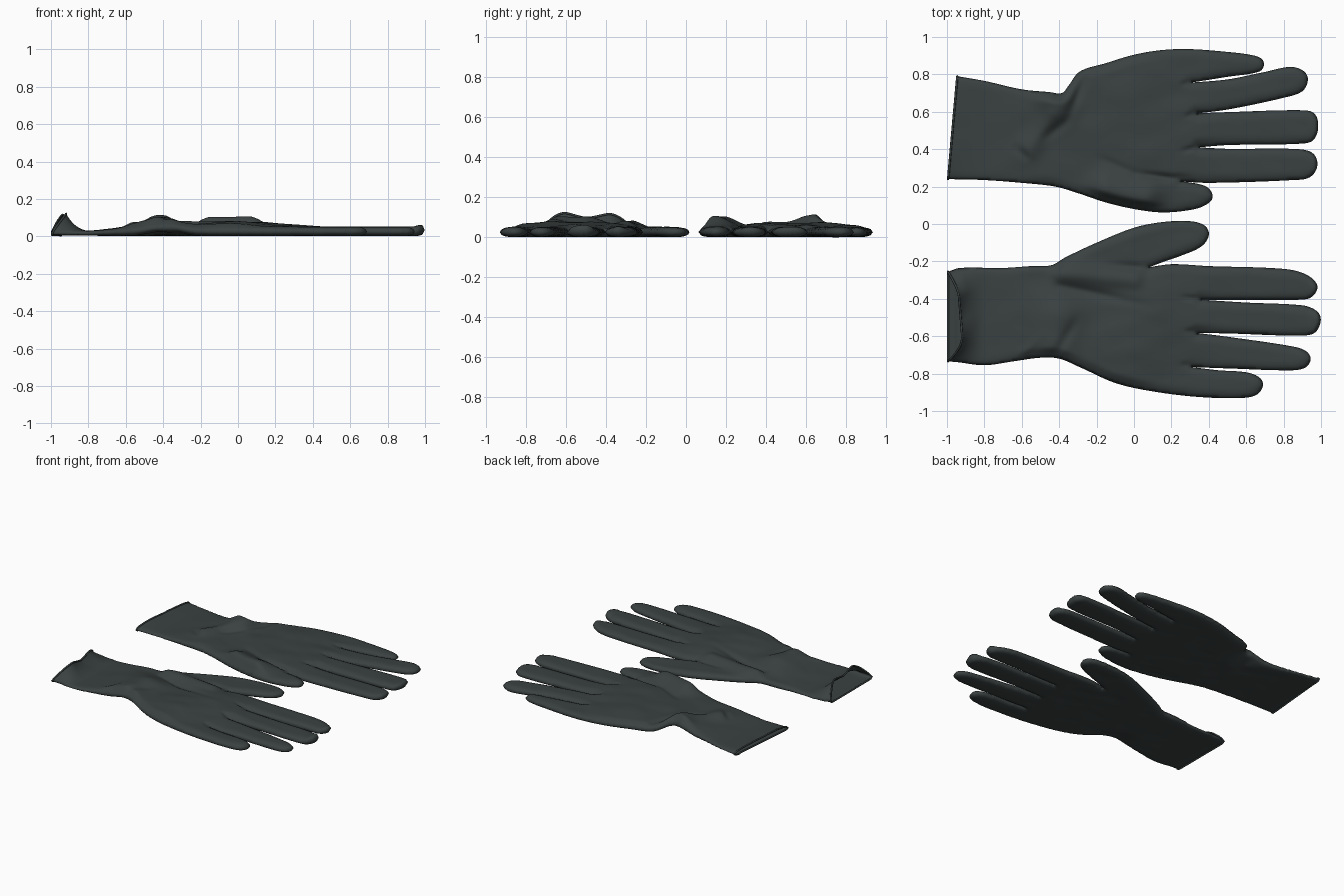
import bpy, math
from mathutils import Vector, noise, kdtree, geometry

if "Cube" in bpy.data.objects:
    bpy.data.objects.remove(bpy.data.objects["Cube"])

STEP = 0.0125
rubber = bpy.data.materials.new("dark_rubber")
rubber.diffuse_color = (0.042, 0.053, 0.052, 1)
rubber.use_nodes = True
rubber.node_tree.nodes["Principled BSDF"].inputs["Base Color"].default_value = rubber.diffuse_color


def smooth(t):
    t = max(0.0, min(1.0, t))
    return t * t * (3 - 2 * t)


def outline(ctrl):
    """Smooth path through the control points, sharp at the finger slits."""
    p = [Vector(c) for c in ctrl]
    n = len(p)
    tan = []
    for i in range(n):
        a, b = p[max(i - 1, 0)], p[min(i + 1, n - 1)]
        sharp = 0 < i < n - 1 and (p[i] - a).dot(b - p[i]) < 0
        tan.append(Vector((0, 0)) if sharp else (b - a).normalized())
    pts = []
    for i in range(n - 1):
        seg = (p[i + 1] - p[i]).length
        k = max(1, round(seg / STEP))
        for j in range(k):
            t = j / k
            h = 3 * t * t - 2 * t ** 3
            pts.append(p[i] * (1 - h) + p[i + 1] * h
                       + tan[i] * seg * (t ** 3 - 2 * t * t + t)
                       + tan[i + 1] * seg * (t ** 3 - t * t))
    pts.append(p[-1])
    return pts


def ridge(p, r):
    """Soft fold along a segment: x0, y0, x1, y1, width, height; narrow ones fade out."""
    a, b = Vector(r[0:2]), Vector(r[2:4])
    t = max(0, min(1, (p - a).dot(b - a) / max((b - a).length_squared, 1e-9)))
    taper = 1 if r[4] > 0.04 else 0.15 + 0.85 * math.sin(math.pi * (0.2 + 0.8 * t))
    return r[5] * taper * math.exp(-((p - a - (b - a) * t).length / r[4]) ** 2)


def make_glove(name, ctrl, folds, creases, wrist_lift, cuff_lift, cuff_pull, tip_curl):
    side = outline(ctrl)
    kd = kdtree.KDTree(len(side) * 3)
    for i in range(len(side) - 1):          # dense samples for edge distance
        for t in (0, 1 / 3, 2 / 3):
            kd.insert(side[i].lerp(side[i + 1], t).to_3d(), i)
    kd.insert(side[-1].to_3d(), len(side))
    kd.balance()
    dist = lambda q: kd.find(q.to_3d())[2]

    # flat triangulation of the glove shape
    m = round((side[0] - side[-1]).length / STEP)
    cuff = [side[-1].lerp(side[0], j / m) for j in range(1, m)]
    loop = side + cuff
    pts = list(loop)
    for iy in range(-90, 91):
        for ix in range(-82, 83):
            q = Vector(((ix + 0.5 * (iy % 2)) * STEP, iy * STEP * 0.87))
            on_cuff = q.x < (side[0].x + (side[-1].x - side[0].x)
                             * (q.y - side[0].y) / (side[-1].y - side[0].y)) + 0.006
            if not on_cuff and dist(q) > 0.006:
                pts.append(q)
    edges = [(i, (i + 1) % len(loop)) for i in range(len(loop))]
    co, _, faces, orig, _, _ = geometry.delaunay_2d_cdt(pts, edges, [], 1, 1e-6)

    # inflate into upper and lower sheets joined along the side edge
    used = sorted({i for f in faces for i in f})
    verts, up, low, where = [], {}, {}, {}
    ymid = (side[0].y + side[-1].y) / 2
    for i in used:
        q = co[i]
        for o in orig[i]:
            where[o] = i
        d = dist(q)
        body = smooth((q.x + 0.85) / 0.35)
        palm = body * smooth((0.5 - q.x) / 0.3)
        lift = ridge(q, wrist_lift)
        mid, half = 0.016 + 0.009 * body + lift, 0.013 + 0.012 * body
        prof = math.sqrt(max(0, 1 - (1 - min(d / 0.055, 1)) ** 2))
        near = smooth(d / 0.06)
        fold = math.sqrt(sum(ridge(q, r) ** 2 for r in folds))
        crease = sum(ridge(q, r) for r in creases)
        # diagonal ripples of slack rubber
        ripple = noise.noise(Vector((q.x * 4 + q.y * 3, q.y * 8 - q.x * 3, ymid * 7)))
        slack = noise.noise(Vector((q.x * 6, q.y * 10 + q.x * 4, 5 + ymid)))
        end = max(0, (-0.8 - q.x) / 0.2) ** 1.5
        curl = tip_curl * smooth((q.x - 0.93) / 0.06)
        top = mid + half * prof + curl
        top += near * (fold + crease + 0.008 * ripple * palm + 0.003 * slack * body)
        bot = mid - half * prof * 0.95
        bot += near * (0.2 * max(0, fold - 0.03) + 0.01 * palm * max(0, slack))
        bot = max(bot, 0.001)
        lift_w = math.sin(math.pi / 2 * min(d / 0.14, 1))
        top = max(top, bot + 0.004) + cuff_lift * end * lift_w * (1 + 0.25 * ripple)
        if q.x < -0.95:
            bot = max(bot, 0.007)
        up[i] = len(verts)
        pull = cuff_pull * end * lift_w * (1 + 1.2 * (ymid - q.y))
        verts.append((q.x + pull, q.y, top))
        if d < 1e-4:
            verts[-1] = (q.x, q.y, mid + curl * 0.5)
            low[i] = up[i]
        else:
            low[i] = len(verts)
            verts.append((q.x, q.y, bot))
    tris = []
    for f in faces:
        a, b, c = (co[k] for k in f[:3])
        f = list(f) if (b - a).cross(c - a) > 0 else list(reversed(f))
        tris.append([up[k] for k in f])
        under = [low[k] for k in reversed(f)]
        if set(under) != set(tris[-1]):
            tris.append(under)
    mesh = bpy.data.meshes.new(name)
    mesh.from_pydata(verts, [], tris)
    mesh.validate()
    mesh.polygons.foreach_set("use_smooth", [True] * len(mesh.polygons))
    mesh.materials.append(rubber)
    bpy.context.collection.objects.link(bpy.data.objects.new(name, mesh))

    # beaded rim around the open cuff
    row = [where[k] for k in range(len(side) - 1, len(loop))] + [where[0]]
    ring = [up[k] for k in row] + [low[k] for k in reversed(row[1:-1])]
    cu = bpy.data.curves.new(name + "_cuff_rim", 'CURVE')
    cu.dimensions = '3D'
    cu.bevel_depth, cu.bevel_resolution = 0.006, 2
    sp = cu.splines.new('POLY')
    sp.points.add(len(ring) - 1)
    for pt, k in zip(sp.points, ring):
        pt.co = (*verts[k], 1)
    sp.use_cyclic_u = True
    cu.materials.append(rubber)
    bpy.context.collection.objects.link(bpy.data.objects.new(cu.name, cu))


# outlines run from one cuff corner, round the fingers, to the other corner
LEFT = [(-.945, .79), (-.8, .765), (-.6, .72), (-.45, .705), (-.385, .70), (-.35, .74),
        (-.29, .815), (-.15, .86), (0, .905), (.15, .93), (.3, .935), (.5, .92),
        (.62, .905), (.68, .885), (.695, .85), (.67, .815), (.5, .787), (.31, .757),
        (.5, .773), (.7, .813), (.84, .84), (.91, .815), (.93, .77), (.9, .71), (.8, .675),
        (.5, .612), (.34, .592), (.5, .598), (.9, .608), (.965, .59), (.985, .52),
        (.96, .45), (.9, .43), (.5, .422), (.35, .41), (.5, .402), (.88, .40), (.96, .375),
        (.98, .31), (.94, .25), (.85, .235), (.4, .22), (.25, .228), (.34, .215),
        (.4, .19), (.42, .14), (.38, .10), (.3, .075), (.15, .062), (0, .08), (-.15, .115),
        (-.3, .165), (-.42, .20), (-.6, .22), (-.8, .235), (-.994, .24)]
RIGHT = [(-.994, -.255), (-.93, -.235), (-.7, -.235), (-.55, -.225), (-.44, -.22),
         (-.37, -.18), (-.2, -.10), (0, -.02), (.15, .01), (.3, .015), (.38, -.01),
         (.4, -.06), (.36, -.12), (.25, -.17), (.15, -.205), (.08, -.232), (.2, -.215),
         (.4, -.225), (.8, -.24), (.92, -.27), (.98, -.33), (.95, -.39), (.88, -.405),
         (.6, -.405), (.36, -.405), (.6, -.42), (.9, -.435), (.97, -.46), (.998, -.5),
         (.985, -.56), (.95, -.59), (.85, -.597), (.5, -.585), (.34, -.583), (.5, -.603),
         (.85, -.655), (.92, -.68), (.945, -.72), (.92, -.765), (.85, -.782),
         (.5, -.772), (.31, -.765), (.45, -.782), (.6, -.793), (.67, -.82), (.69, -.86),
         (.66, -.91), (.58, -.93), (.35, -.925), (.1, -.895), (-.1, -.85), (-.28, -.77),
         (-.4, -.72), (-.5, -.715), (-.65, -.735), (-.8, -.755), (-.95, -.738),
         (-.994, -.735)]

make_glove(
    "left_glove", LEFT,
    folds=[(-.42, .66, -.4, .62, .1, .045), (-.44, .58, -.56, .4, .06, .028),
           (.06, .15, -.14, .19, .09, .052), (-.05, .6, .1, .45, .25, .022)],
    creases=[(-.27, .77, -.36, .55, .028, -.018), (-.36, .55, -.5, .44, .028, -.014),
             (-.62, .4, -.56, .34, .025, -.014), (.28, .235, .0, .27, .018, -.022),
             (.0, .27, -.2, .36, .022, -.01), (.31, .757, .25, .745, .014, -.014),
             (.34, .59, .27, .575, .014, -.014), (.35, .41, .25, .39, .014, -.014)],
    wrist_lift=(-.43, .7, -.4, .7, .09, .03),
    cuff_lift=0.014, cuff_pull=0.0, tip_curl=0.012)
make_glove(
    "right_glove", RIGHT,
    folds=[(-.42, -.6, -.4, -.5, .13, .05), (-.38, -.27, .0, -.3, .055, .03),
           (-.05, -.7, .1, -.5, .22, .028)],
    creases=[(-.4, -.33, .1, -.44, .025, -.014), (.08, -.235, -.15, -.22, .02, -.014),
             (-.42, -.7, -.3, -.5, .028, -.012), (.31, -.765, .25, -.75, .014, -.014),
             (.34, -.583, .27, -.57, .014, -.014), (.36, -.405, .25, -.39, .014, -.014),
             (-.62, -.72, -.5, -.6, .025, .01)],
    wrist_lift=(-.42, -.7, -.35, -.74, .09, .02),
    cuff_lift=0.09, cuff_pull=0.07, tip_curl=0.018)
